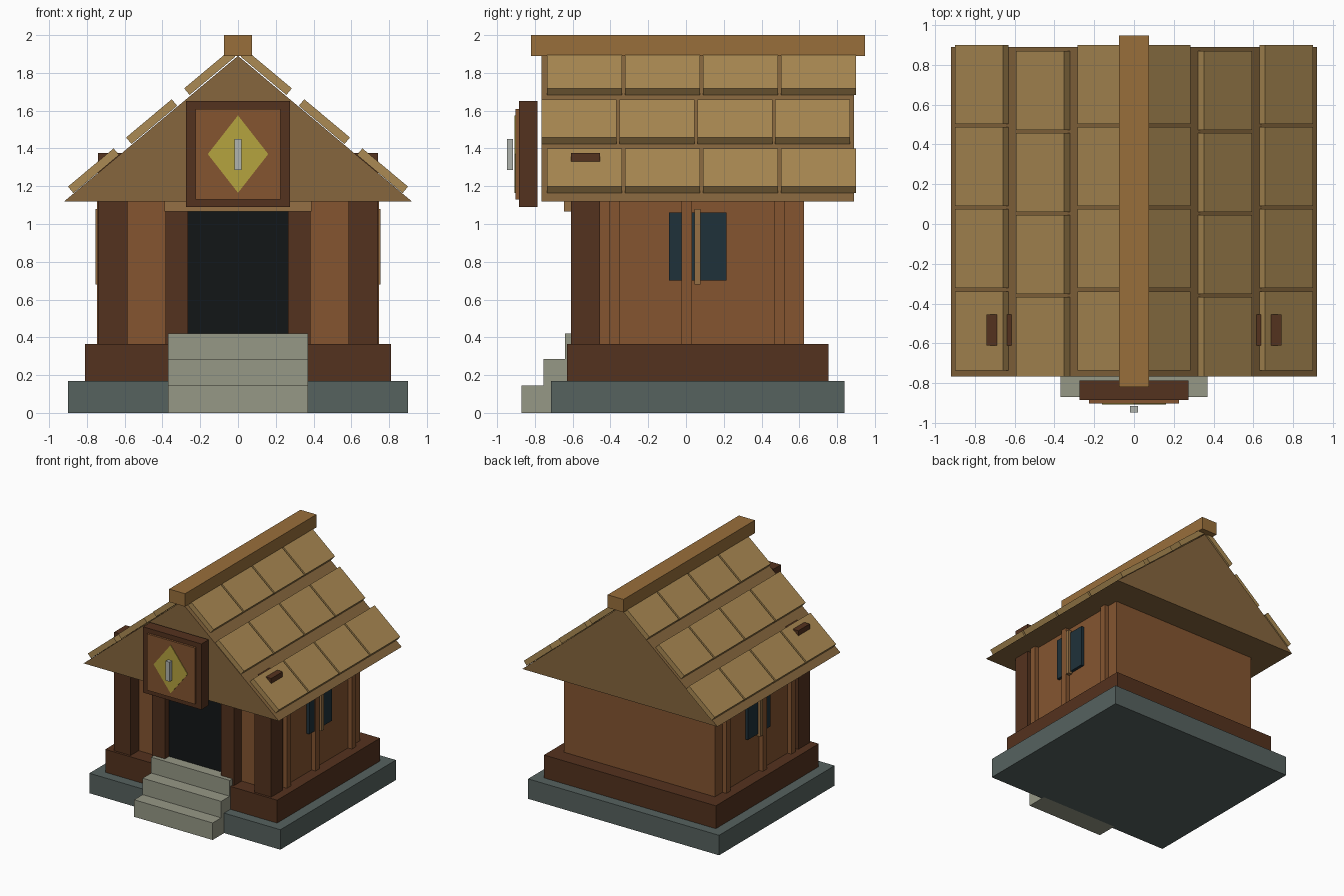
import bpy, math
from mathutils import Matrix

if "Cube" in bpy.data.objects:
    bpy.data.objects.remove(bpy.data.objects["Cube"])


def mat(name, hexcol):
    m = bpy.data.materials.new(name)
    rgb = [int(hexcol[i:i + 2], 16) / 255 for i in (0, 2, 4)]
    m.diffuse_color = [((c + 0.055) / 1.055) ** 2.4 for c in rgb] + [1]
    m.use_nodes = True
    m.node_tree.nodes["Principled BSDF"].inputs["Base Color"].default_value = m.diffuse_color
    return m


STONE, STEP = mat("stone", "56625F"), mat("step_stone", "969886")
DARK, WALL = mat("dark_wood", "54321E"), mat("wall_wood", "855530")
TAN, RIDGE = mat("tan_wood", "957045"), mat("ridge_wood", "996F3B")
THATCH, TILE = mat("roof_wood", "86663D"), mat("shingle_wood", "AB8A53")
DOOR, GLASS = mat("doorway_black", "121617"), mat("window_blue", "1F313A")
GOLD, METAL = mat("gold", "B5A33F"), mat("metal", "B0B4AE")


def mesh(name, verts, faces, material):
    me = bpy.data.meshes.new(name)
    me.from_pydata(verts, [], faces)
    me.materials.append(material)
    ob = bpy.data.objects.new(name, me)
    bpy.context.collection.objects.link(ob)
    return ob


def prism(name, profile, y0, y1, material):
    """Extrude an x/z profile (counter-clockwise seen from the front) along y."""
    n = len(profile)
    verts = [(x, y, z) for y in (y0, y1) for x, z in profile]
    faces = [list(range(n)), list(range(2 * n - 1, n - 1, -1))]
    faces += [[i, i + n, (i + 1) % n + n, (i + 1) % n] for i in range(n)]
    return mesh(name, verts, faces, material)


def box(name, x, y, z, material):
    return prism(name, [(x[0], z[0]), (x[1], z[0]), (x[1], z[1]), (x[0], z[1])],
                 y[0], y[1], material)


def pair(name, x, y, z, material):
    """A box on the right and its mirror on the left."""
    box(name + "_right", x, y, z, material)
    box(name + "_left", (-x[1], -x[0]), y, z, material)


# Foundation and walls
box("stone_base", (-0.9, 0.9), (-0.715, 0.84), (0, 0.17), STONE)
box("wood_plinth", (-0.81, 0.81), (-0.63, 0.755), (0.17, 0.365), DARK)
box("walls", (-0.71, 0.71), (-0.5, 0.625), (0.365, 1.12), WALL)

# Front steps
for i, (y0, y1, z0, z1) in enumerate([(-0.87, -0.69, 0, 0.145),
                                      (-0.755, -0.58, 0.145, 0.285),
                                      (-0.64, -0.47, 0.285, 0.42)]):
    box(f"step_{i + 1}", (-0.37, 0.37), (y0, y1), (z0, z1), STEP)

# Corner posts poke through the roof; door frame, doorway and lintel
pair("corner_post", (0.585, 0.74), (-0.61, -0.455), (0.365, 1.375), DARK)
pair("door_frame", (0.265, 0.385), (-0.605, -0.48), (0.365, 1.065), DARK)
box("doorway", (-0.265, 0.265), (-0.55, -0.48), (0.365, 1.065), DOOR)
box("door_lintel", (-0.39, 0.39), (-0.645, -0.5), (1.065, 1.15), TAN)

# Side wall battens and windows
for i, y in enumerate((-0.38, 0.005, 0.495)):
    pair(f"wall_batten_{i + 1}", (0.7, 0.747), (y - 0.028, y + 0.028), (0.365, 1.12), WALL)
pair("window", (0.7, 0.735), (-0.09, 0.215), (0.70, 1.06), GLASS)
pair("window_bar", (0.72, 0.755), (0.045, 0.078), (0.68, 1.08), TAN)

# Roof body and ridge beam
prism("roof_body", [(-0.92, 1.12), (0.92, 1.12), (0, 1.89)], -0.765, 0.89, THATCH)
box("ridge_beam", (-0.075, 0.075), (-0.82, 0.948), (1.89, 2.0), RIDGE)

# Shingles: three staggered rows of four on each slope
angle = math.atan2(0.77, 0.92)
dx, dz = math.cos(angle), math.sin(angle)
length, thick, pitch, width = 0.315, 0.045, 0.4125, 0.397
for row in range(3):
    x, z = 0.90 - 0.3075 * row, 1.198 + 0.26 * row      # lower outer edge
    start = -0.765 if row == 1 else -0.735
    top = (x - length * dx, z + length * dz)
    prof = [(x, z), top, (top[0] - thick * dz, top[1] - thick * dx),
            (x - thick * dz, z - thick * dx)]
    mirror = [(-px, pz) for px, pz in reversed(prof)]
    for col in range(4):
        y = start + pitch * col
        for side, p in (("right", prof), ("left", mirror)):
            prism(f"shingle_{side}_{row + 1}_{col + 1}", p, y, y + width, TILE)

# Hanging sign
box("sign_frame", (-0.275, 0.275), (-0.885, -0.787), (1.09, 1.65), DARK)
box("sign_panel", (-0.225, 0.225), (-0.903, -0.88), (1.13, 1.61), WALL)
prism("sign_diamond", [(0, 1.165), (0.16, 1.37), (0, 1.575), (-0.16, 1.37)],
      -0.908, -0.89, GOLD)
box("sign_pin", (-0.019, 0.019), (-0.948, -0.915), (1.285, 1.45), METAL)
